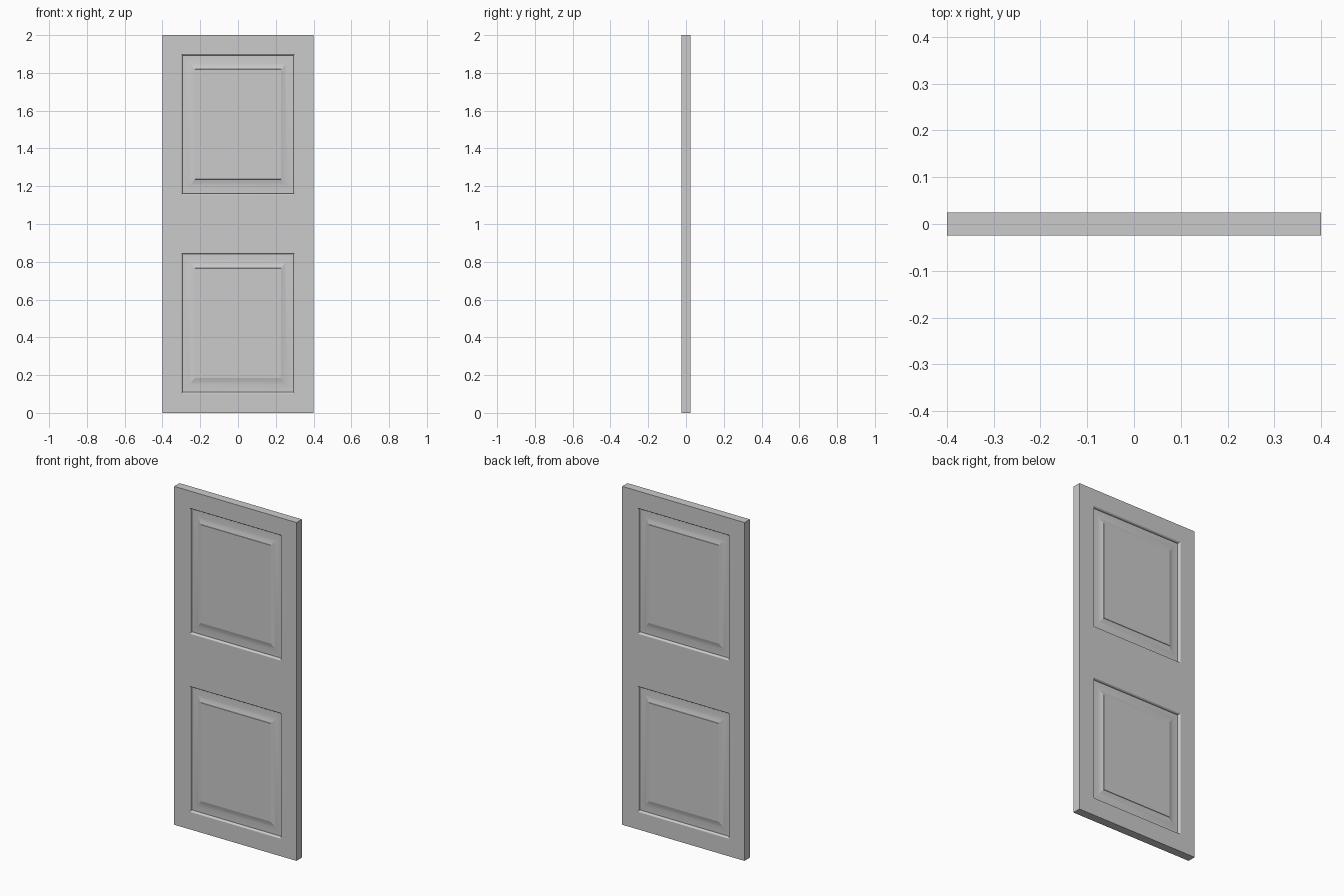
import bpy, bmesh, math

if "Cube" in bpy.data.objects:
    bpy.data.objects.remove(bpy.data.objects["Cube"])

HALF_T = 0.025
XS = [-0.40, -0.30, 0.30, 0.40]
ZS = [0.0, 0.103, 0.847, 1.156, 1.90, 2.0]

# Panel profile: (inset from opening, distance from the mid plane)
profile = [(0.0, HALF_T), (0.003, 0.023), (0.006, 0.018), (0.006, 0.009)]
for i in range(7):  # cove rising from the groove to the raised field
    a = math.radians(5 + 35 * i / 6)
    lo, hi = math.radians(5), math.radians(40)
    t = (math.sin(a) - math.sin(lo)) / (math.sin(hi) - math.sin(lo))
    h = (math.cos(lo) - math.cos(a)) / (math.cos(lo) - math.cos(hi))
    profile.append((0.010 + 0.062 * t, 0.009 + 0.011 * h))
profile.append((0.073, 0.0225))  # small step to the flat field

bm = bmesh.new()


def quad(points):
    bm.faces.new([bm.verts.new(p) for p in points])


def ring(x0, x1, z0, z1, inset, depth):
    dx, dz = inset, inset * 1.12
    return [(x0 + dx, -depth, z0 + dz), (x1 - dx, -depth, z0 + dz),
            (x1 - dx, -depth, z1 - dz), (x0 + dx, -depth, z1 - dz)]


# Front face: stiles and rails, with a raised panel in each opening
for i in range(3):
    for j in range(5):
        box = (XS[i], XS[i + 1], ZS[j], ZS[j + 1])
        if i == 1 and j in (1, 3):
            rings = [ring(*box, *p) for p in profile]
            for a, b in zip(rings, rings[1:]):
                for k in range(4):
                    n = (k + 1) % 4
                    quad([a[k], a[n], b[n], b[k]])
            quad(rings[-1])
        else:
            quad(ring(*box, 0, HALF_T))
bmesh.ops.remove_doubles(bm, verts=bm.verts, dist=1e-5)

# Outer edges back to the mid plane
rim = [e for e in bm.edges if e.is_boundary]
new = bmesh.ops.extrude_edge_only(bm, edges=rim)["geom"]
for v in new:
    if isinstance(v, bmesh.types.BMVert):
        v.co.y = 0

# Identical back half
copy = bmesh.ops.duplicate(bm, geom=bm.verts[:] + bm.edges[:] + bm.faces[:])["geom"]
for v in copy:
    if isinstance(v, bmesh.types.BMVert):
        v.co.y *= -1
bmesh.ops.remove_doubles(bm, verts=bm.verts, dist=1e-5)
bmesh.ops.dissolve_limit(bm, angle_limit=0.001, verts=bm.verts, edges=bm.edges)
bmesh.ops.recalc_face_normals(bm, faces=bm.faces)

mesh = bpy.data.meshes.new("door_leaf")
bm.to_mesh(mesh)
bm.free()
door = bpy.data.objects.new("door_leaf", mesh)
bpy.context.collection.objects.link(door)

# Smooth coves, crisp corners
bpy.context.view_layer.objects.active = door
door.select_set(True)
bpy.ops.object.shade_smooth_by_angle(angle=math.radians(12))
